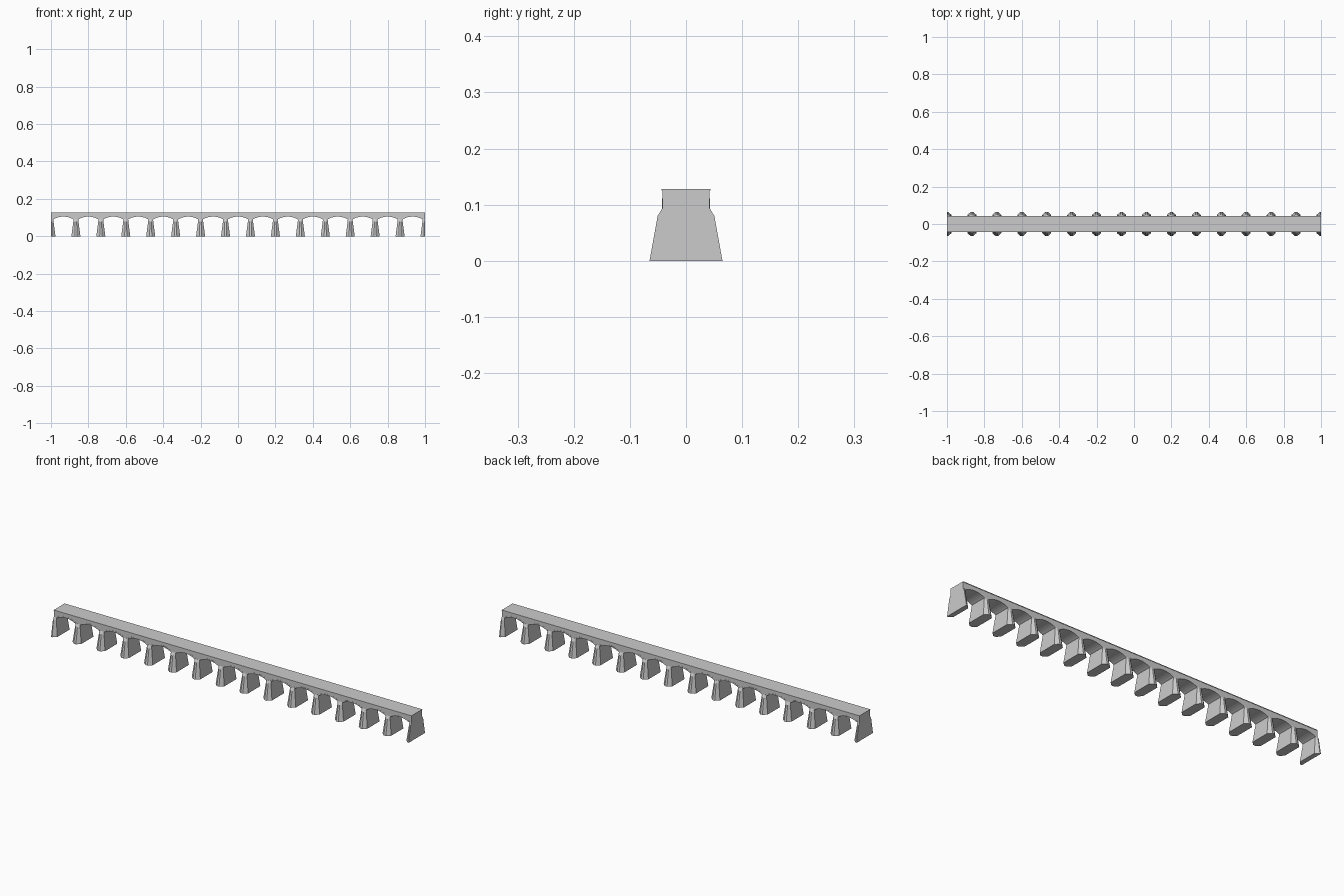
import bpy, bmesh, math

if "Cube" in bpy.data.objects:
    bpy.data.objects.remove(bpy.data.objects["Cube"])

BAYS = 15
PITCH = 2.0 / BAYS
TOP = 0.128          # deck level
HALF = 0.042         # half width of the deck
SPRING, CROWN = 0.09, 0.105
NECK = 0.0125        # half width of a pier at the springing
SEG = 10


def finish(bm, name):
    bmesh.ops.remove_doubles(bm, verts=bm.verts, dist=1e-6)
    bmesh.ops.recalc_face_normals(bm, faces=bm.faces)
    me = bpy.data.meshes.new(name)
    bm.to_mesh(me)
    bm.free()
    ob = bpy.data.objects.new(name, me)
    bpy.context.collection.objects.link(ob)
    return ob


def loft(bm, rings):
    """Skin a stack of closed rings and cap both ends."""
    vs = [[bm.verts.new(p) for p in r] for r in rings]
    n = len(vs[0])
    for a, b in zip(vs, vs[1:]):
        for i in range(n):
            bm.faces.new((a[i], a[(i + 1) % n], b[(i + 1) % n], b[i]))
    bm.faces.new(vs[0][::-1])
    bm.faces.new(vs[-1])


def arch(cx, raise_by=0.0):
    """Points of the segmental arch of one bay, left to right."""
    s = PITCH / 2 - NECK
    h = CROWN - SPRING
    r = (s * s + h * h) / (2 * h)
    a = math.asin(s / r)
    pts = []
    for i in range(SEG + 1):
        t = -a + 2 * a * i / SEG
        rr = r + raise_by
        pts.append((cx + rr * math.sin(t), CROWN - r + rr * math.cos(t)))
    return pts


centres = [-1 + PITCH * (i + 0.5) for i in range(BAYS)]

# Deck with arched underside
under = [(-1, SPRING)]
for c in centres:
    under += arch(c)
under.append((1, SPRING))
bm = bmesh.new()
loft(bm, [[(x, -HALF, z), (x, HALF, z), (x, HALF, TOP), (x, -HALF, TOP)]
          for x, z in under])
finish(bm, "arched_deck")

# Thin raised arch rings on both faces
bm = bmesh.new()
w = HALF + 0.0006
for c in centres:
    loft(bm, [[(x, -w, z), (x, w, z), (X, w, Z), (X, -w, Z)]
              for (x, z), (X, Z) in zip(arch(c), arch(c, 0.006))])
finish(bm, "arch_rings")

# Narrow cornice along the deck edge
bm = bmesh.new()
w = HALF + 0.0014
loft(bm, [[(x, -w, TOP - 0.003), (x, w, TOP - 0.003),
           (x, w, TOP), (x, -w, TOP)] for x in (-1, 1)])
finish(bm, "cornice")


# Tapered piers with blunt pointed cutwaters; the end ones are halved
def pier_ring(cx, z, hx, shoulder, nose, tip):
    pts = [(-hx, -shoulder), (-tip, -nose), (tip, -nose),
           (hx, -shoulder), (hx, shoulder), (tip, nose),
           (-tip, nose), (-hx, shoulder)]
    return [(min(1, max(-1, cx + x)), y, z) for x, y in pts]


for i in range(BAYS + 1):
    cx = -1 + PITCH * i
    bm = bmesh.new()
    loft(bm, [pier_ring(cx, 0.0, 0.024, 0.049, 0.065, 0.006),
              pier_ring(cx, 0.08, 0.0138, 0.0425, 0.0505, 0.004),
              pier_ring(cx, SPRING + 0.003, NECK, 0.0415, 0.0425, 0.003)])
    bmesh.ops.dissolve_degenerate(bm, dist=1e-6, edges=bm.edges)
    finish(bm, f"pier_{i + 1}")
